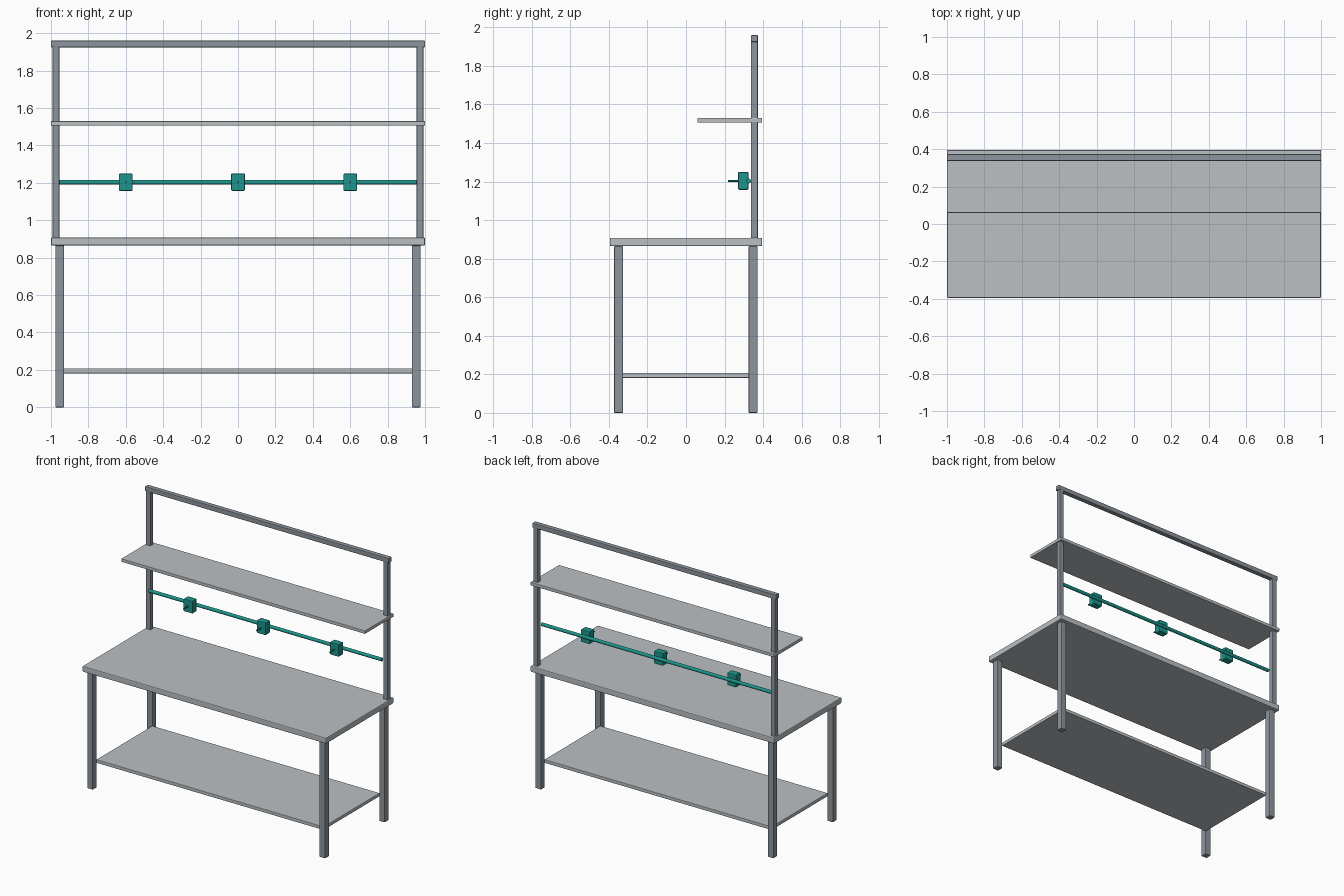
import bpy
import math

if "Cube" in bpy.data.objects:
    bpy.data.objects.remove(bpy.data.objects["Cube"])


def material(name, rgb):
    m = bpy.data.materials.new(name)
    m.diffuse_color = (*rgb, 1.0)
    m.use_nodes = True
    m.node_tree.nodes["Principled BSDF"].inputs["Base Color"].default_value = m.diffuse_color
    return m


PANEL = material("light grey panel", (0.50, 0.53, 0.55))
FRAME = material("steel grey frame", (0.27, 0.30, 0.34))
TEAL = material("teal fittings", (0.012, 0.30, 0.26))


def finish(ob, name, mat):
    ob.name = name
    ob.data.materials.append(mat)
    return ob


def box(name, mat, x, y, z, bevel=0.005):
    """Bevelled box from (min, max) ranges on each axis."""
    centre = [(r[0] + r[1]) / 2 for r in (x, y, z)]
    bpy.ops.mesh.primitive_cube_add(size=1, location=centre)
    ob = bpy.context.object
    ob.scale = [r[1] - r[0] for r in (x, y, z)]
    bpy.ops.object.transform_apply(location=False, rotation=False, scale=True)
    mod = ob.modifiers.new("soft edges", "BEVEL")
    mod.width = bevel
    mod.segments = 2
    return finish(ob, name, mat)


def rod(name, mat, radius, length, centre, rotation, sides=16):
    bpy.ops.mesh.primitive_cylinder_add(vertices=sides, radius=radius, depth=length,
                                        location=centre, rotation=rotation)
    bpy.ops.object.shade_smooth_by_angle(angle=math.radians(40))
    return finish(bpy.context.object, name, mat)


def around(c, half):
    return (c - half, c + half)


# Work surface and shelves
box("table_top", PANEL, (-1, 1), (-0.395, 0.395), (0.865, 0.908), 0.006)
box("lower_shelf", PANEL, (-0.932, 0.932), (-0.328, 0.328), (0.182, 0.207), 0.003)
box("upper_shelf", PANEL, (-1, 1), (0.06, 0.395), (1.506, 1.53), 0.003)

for side, s in (("left", -1), ("right", 1)):
    # Legs under the table top
    for end, y in (("front", -0.35), ("back", 0.348)):
        box(f"{end}_{side}_leg", FRAME, around(s * 0.953, 0.0235), around(y, 0.0235),
            (0, 0.865))
    # Uprights that carry the upper shelf
    box(f"{side}_upright", FRAME, around(s * 0.973, 0.018), around(0.355, 0.018),
        (0.905, 1.93), 0.004)

# Beam across the top of the uprights
box("top_beam", FRAME, (-1, 1), around(0.355, 0.018), (1.925, 1.96), 0.004)

# Rail with three tool holders, each with a forward peg
rod("tool_rail", TEAL, 0.0125, 1.91, (0, 0.325, 1.203), (0, math.pi / 2, 0))
for i, x in enumerate((-0.6, 0, 0.6), 1):
    box(f"tool_holder_{i}", TEAL, around(x, 0.037), around(0.297, 0.027),
        (1.157, 1.25), 0.006)
    rod(f"holder_peg_{i}", TEAL, 0.005, 0.06, (x, 0.247, 1.203), (math.pi / 2, 0, 0), 10)
